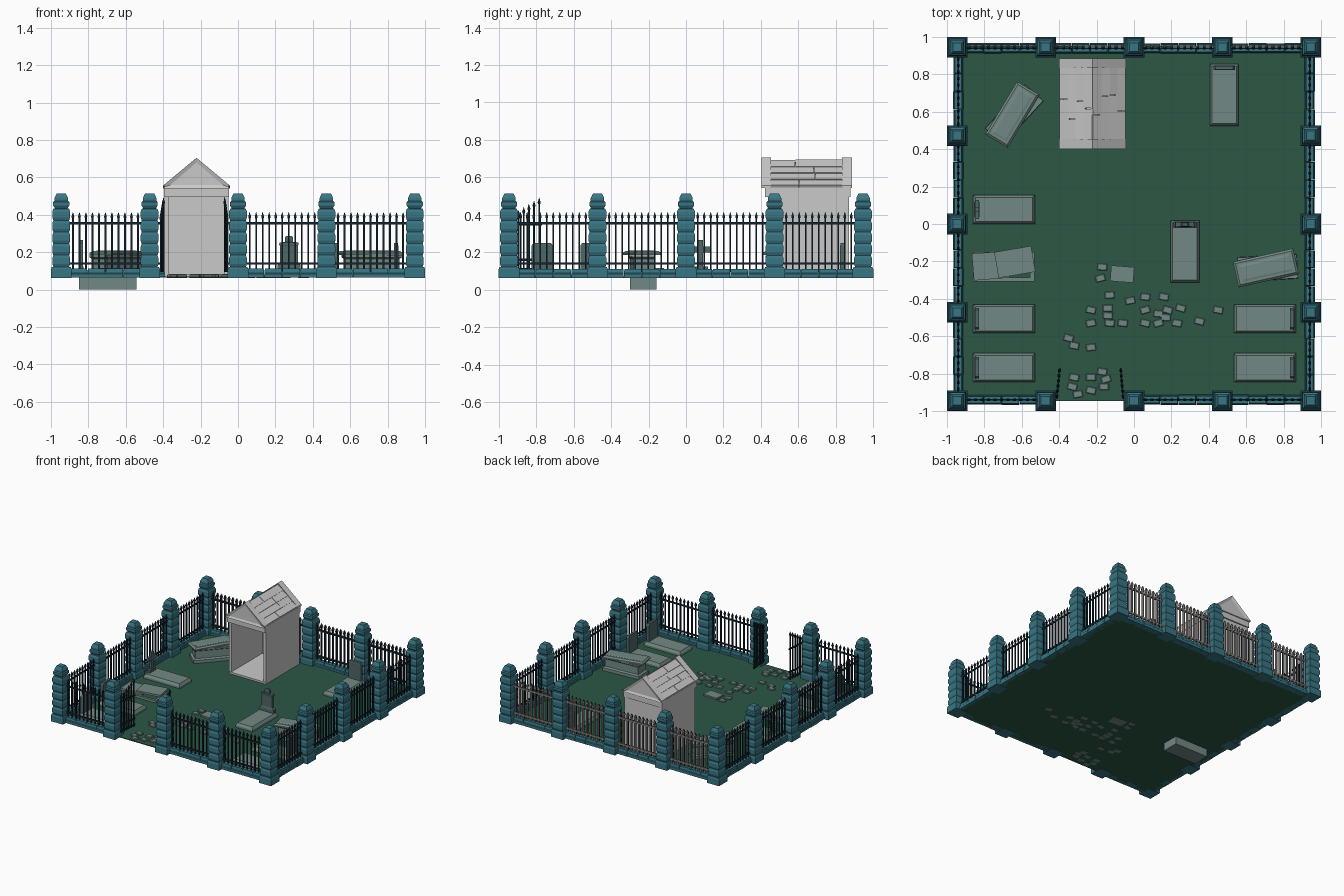
import bpy, bmesh, math, random
from mathutils import Matrix, Vector

random.seed(4)
default = bpy.data.objects.get("Cube")
if default:
    bpy.data.objects.remove(default)

GROUND = 0.07
EDGE = 0.945
STEP = EDGE / 2


def material(name, colour):
    mat = bpy.data.materials.new(name)
    mat.use_nodes = True
    rgba = (*colour, 1)
    mat.diffuse_color = rgba
    mat.node_tree.nodes["Principled BSDF"].inputs["Base Color"].default_value = rgba
    return mat


teal = material("teal masonry", (0.04, 0.18, 0.23))
grass = material("dark grass", (0.025, 0.095, 0.06))
iron = material("dark iron", (0.006, 0.018, 0.028))
pale_iron = material("pale weathered iron", (0.33, 0.29, 0.27))
marble = material("pale marble", (0.6, 0.59, 0.59))
stone = material("grey green stone", (0.17, 0.25, 0.235))
dark_stone = material("dark headstone", (0.08, 0.135, 0.14))


def stack(bm, rings, x=0, y=0, turn=0, matrix=None):
    """Rectangular rings (half_x, half_y, z) joined into a closed solid."""
    matrix = matrix or Matrix.Translation((x, y, 0)) @ Matrix.Rotation(turn, 4, "Z")
    loops = []
    for hx, hy, z in rings:
        corners = ((-hx, -hy), (hx, -hy), (hx, hy), (-hx, hy))
        loops.append([bm.verts.new(matrix @ Vector((a, b, z))) for a, b in corners])
    bm.faces.new(loops[0][::-1])
    bm.faces.new(loops[-1])
    for low, high in zip(loops, loops[1:]):
        for i in range(4):
            j = (i + 1) % 4
            bm.faces.new((low[i], low[j], high[j], high[i]))


def box(bm, x, y, low, high, hx, hy, turn=0):
    stack(bm, [(hx, hy, low), (hx, hy, high)], x, y, turn)


def finish(name, bm, mat):
    bmesh.ops.recalc_face_normals(bm, faces=bm.faces)
    mesh = bpy.data.meshes.new(name)
    bm.to_mesh(mesh)
    bm.free()
    mesh.materials.append(mat)
    obj = bpy.data.objects.new(name, mesh)
    bpy.context.collection.objects.link(obj)
    return obj


# Lawn
bm = bmesh.new()
box(bm, 0, 0, 0.064, GROUND, 0.94, EDGE)
finish("lawn", bm, grass)

# Fence pillars with bulging courses and stepped caps
profile = [(0.055, 0.062), (0.055, 0.11), (0.05, 0.122)]
courses = 5
for k in range(courses):
    z = 0.122 + k * 0.062
    profile += [(0.042, z), (0.048, z + 0.016), (0.048, z + 0.046), (0.042, z + 0.062)]
profile += [(0.034, 0.435), (0.043, 0.45), (0.043, 0.468), (0.036, 0.475),
            (0.036, 0.49), (0.024, 0.515)]
rings = [(r, r, z) for r, z in profile]
bm = bmesh.new()
for i in range(-2, 3):
    for j in range(-2, 3):
        if max(abs(i), abs(j)) == 2:
            stack(bm, rings, i * STEP, j * STEP)
finish("fence_pillars", bm, teal)


# Fence bays: block kerb, two rails and a row of spears
def spear(bm, x, y, low, top, r=0.0045, turn=0):
    stack(bm, [(r, r, low), (r, r, top - 0.035), (r * 1.7, r * 1.7, top - 0.026),
               (0.0005, 0.0005, top)], x, y, turn)


def railing(bm, start, end, count, heights, rails):
    a, b = Vector(start), Vector(end)
    middle, along = (a + b) / 2, b - a
    turn = math.atan2(along.y, along.x)
    for z in rails:
        box(bm, *middle, z - 0.006, z + 0.006, along.length / 2, 0.004, turn)
    for k in range(count):
        t = (k + 0.5) / count
        spear(bm, *a.lerp(b, t), GROUND + 0.025, heights(t), turn=turn)


def kerb(bm, start, end):
    a, b = Vector(start), Vector(end)
    turn = math.atan2((b - a).y, (b - a).x)
    half = (b - a).length / 8
    for k in range(4):
        p = a.lerp(b, (k + 0.5) / 4)
        w = random.uniform(0.02, 0.024)
        stack(bm, [(half - 0.001, w + 0.005, 0.064), (half - 0.001, w + 0.005, 0.085),
                   (half - 0.001, w, 0.09), (half - 0.003, w - 0.003, 0.112)], *p, turn)


def even(t):
    return 0.415


kerbs, fences, back = bmesh.new(), bmesh.new(), bmesh.new()
line = 0.94
rail_heights = (0.14, 0.355)
for side in range(4):
    spin = Matrix.Rotation(side * math.pi / 2, 2)
    for bay in range(-2, 2):
        if side == 0 and bay == -1:
            continue  # gateway
        left, right = bay * STEP + 0.045, (bay + 1) * STEP - 0.045
        ends = [spin @ Vector((x, -line)) for x in (left, right)]
        kerb(kerbs, *ends)
        railing(fences, *ends, 11, even, rail_heights)
        if side == 2:
            outer = [p + Vector((0, 0.009)) for p in ends]
            railing(back, *outer, 11, even, rail_heights)
finish("fence_kerb", kerbs, teal)
finish("fence_railings", fences, iron)
finish("back_railing_facing", back, pale_iron)

# Open gate leaves, rising towards their free edge
for name, hinge, free in (("left_gate", -0.057, -0.072), ("right_gate", -0.414, -0.397)):
    bm = bmesh.new()
    railing(bm, (hinge, -0.935), (free, -0.77), 6,
            lambda t: 0.4 + 0.1 * t, (0.11, 0.16, 0.35))
    finish(name, bm, iron)

# Mausoleum walls, floor and entablature
MX, MY = -0.222, 0.655
bm = bmesh.new()
for s in (-1, 1):
    box(bm, MX + s * 0.158, MY, GROUND, 0.5, 0.012, 0.215)
box(bm, MX, MY + 0.2, GROUND, 0.5, 0.15, 0.012)
box(bm, MX, MY, 0.066, 0.085, 0.165, 0.22)
box(bm, MX, MY - 0.005, 0.495, 0.545, 0.173, 0.228)
finish("mausoleum_walls", bm, marble)


# Gables with sunken triangular panels
def gable(bm, front, rear, half, low, apex):
    ends = [[bm.verts.new((MX + x, y, z)) for x, z in
             ((-half, low), (half, low), (half, low + 0.015), (0, apex), (-half, low + 0.015))]
            for y in (front, rear)]
    caps = [bm.faces.new(ends[0]), bm.faces.new(ends[1][::-1])]
    for i in range(5):
        j = (i + 1) % 5
        bm.faces.new((ends[0][i], ends[1][i], ends[1][j], ends[0][j]))
    return caps


bm = bmesh.new()
caps = gable(bm, 0.402, 0.455, 0.178, 0.542, 0.705) + gable(bm, 0.833, 0.886, 0.178, 0.542, 0.705)
bmesh.ops.recalc_face_normals(bm, faces=bm.faces)
bmesh.ops.inset_individual(bm, faces=caps, thickness=0.025, depth=-0.008)
gable(bm, 0.45, 0.84, 0.155, 0.542, 0.672)
finish("mausoleum_gables", bm, marble)

# Overlapping roof slabs, each course split at a random joint
bm = bmesh.new()
slope = math.radians(41)
for s in (-1, 1):
    for k in range(4):
        t = (k + 0.5) / 4
        joint = random.uniform(0.55, 0.74)
        for a, b in ((0.455, joint - 0.002), (joint + 0.002, 0.833)):
            tilt = slope - random.uniform(0.09, 0.16)
            place = (Matrix.Translation((MX + s * 0.168 * t, (a + b) / 2, 0.688 - 0.135 * t))
                     @ Matrix.Rotation(s * tilt, 4, "Y"))
            stack(bm, [(0.031, (b - a) / 2, -0.008), (0.031, (b - a) / 2, 0.006)], matrix=place)
finish("mausoleum_roof_slabs", bm, marble)


# Graves: chamfered slab lying along local x, headstone at its +x end
def panel_slab(bm, x, y, turn, low, high, hx=0.165, hy=0.077):
    stack(bm, [(hx, hy, low), (hx, hy, (low + high) / 2), (hx - 0.012, hy - 0.012, high)],
          x, y, turn)


def headstone(name, x, y, turn, kind):
    bm = bmesh.new()
    cx, cy = x + 0.145 * math.cos(turn), y + 0.145 * math.sin(turn)
    if kind == "cross":
        box(bm, cx, cy, 0.1, 0.265, 0.011, 0.014, turn)
        box(bm, cx, cy, 0.2, 0.23, 0.011, 0.05, turn)
        box(bm, cx, cy, 0.09, 0.125, 0.014, 0.04, turn)
    elif kind == "ornate":
        stack(bm, [(0.016, 0.062, 0.09), (0.016, 0.062, 0.13), (0.011, 0.048, 0.145),
                   (0.011, 0.048, 0.235), (0.014, 0.052, 0.24), (0.014, 0.05, 0.252),
                   (0.011, 0.022, 0.256), (0.011, 0.022, 0.28), (0.008, 0.014, 0.288)],
              cx, cy, turn)
    else:
        stack(bm, [(0.012, 0.057, 0.09), (0.012, 0.057, 0.235), (0.01, 0.047, 0.25)],
              cx, cy, turn)
    finish(name, bm, dark_stone)


north, west = math.pi / 2, math.pi
graves = [("back_left", 0.483, 0.69, north, "plain"), ("middle_right", -0.695, 0.078, west, "cross"),
          ("centre", 0.272, -0.147, north, "ornate"), ("front_right", -0.695, -0.768, west, "plain"),
          ("second_right", -0.695, -0.507, west, "plain"), ("second_left", 0.7, -0.507, 0, "plain"),
          ("front_left", 0.7, -0.768, 0, "plain")]
for place, x, y, turn, kind in graves:
    bm = bmesh.new()
    panel_slab(bm, x, y, turn, 0.066, 0.105)
    finish(place + "_grave_slab", bm, stone)
    headstone(place + "_headstone", x, y, turn, kind)

# Raised tombs whose lids have been pushed askew
for place, x, y, turn, shift in (("back_right", -0.65, 0.585, 1.03, -0.2),
                                 ("middle_left", 0.705, -0.235, 0.22, -0.16)):
    bm = bmesh.new()
    stack(bm, [(0.16, 0.066, 0.066), (0.16, 0.066, 0.095), (0.145, 0.055, 0.105),
               (0.145, 0.055, 0.165), (0.158, 0.064, 0.172), (0.158, 0.064, 0.184)],
          x + 0.01, y, turn + shift)
    finish(place + "_tomb", bm, stone)
    bm = bmesh.new()
    panel_slab(bm, x, y, turn, 0.185, 0.206, 0.165, 0.07)
    panel_slab(bm, x, y, turn, 0.204, 0.21, 0.14, 0.046)
    finish(place + "_tomb_lid", bm, stone)

# Sunken grave with a pit below the lawn and broken cover slabs
bm = bmesh.new()
PX, PY = -0.697, -0.228
box(bm, PX, PY, 0, 0.012, 0.153, 0.064)
for s in (-1, 1):
    box(bm, PX, PY + s * 0.064, 0, 0.085, 0.153, 0.006)
    box(bm, PX + s * 0.147, PY, 0, 0.085, 0.006, 0.064)
    box(bm, PX, PY + s * 0.07, 0.066, 0.09, 0.165, 0.009)
    box(bm, PX + s * 0.156, PY, 0.066, 0.09, 0.009, 0.07)
finish("open_grave_pit", bm, stone)
bm = bmesh.new()
box(bm, PX - 0.07, PY + 0.005, 0.09, 0.105, 0.095, 0.072, 0.08)
box(bm, PX + 0.06, PY + 0.025, 0.1, 0.116, 0.1, 0.07, 0.17)
finish("broken_grave_cover", bm, stone)

# Scattered paving stones, in hundredths of a unit
paving = [(-17, -23), (-18, -29), (-13, -38), (-2, -41), (6, -39), (16, -39), (-14, -45), (-23, -46),
          (-14, -49), (6, -46), (13, -48), (18, -46), (25, -45), (45, -46), (-23, -53), (-13, -53),
          (-6, -53), (6, -53), (13, -53), (17, -50), (23, -53), (35, -52), (-35, -61), (-32, -65),
          (-23, -66), (-32, -82), (-33, -87), (-23, -82), (-17, -79), (-15, -83), (-23, -89),
          (-16, -87), (-30, -91)]
bm = bmesh.new()
for x, y in paving:
    stack(bm, [(0.026, 0.018, 0.062), (0.026, 0.018, 0.077), (0.022, 0.015, 0.081)],
          x / 100, y / 100, random.uniform(-0.3, 0.3))
box(bm, -0.063, -0.268, 0.062, 0.083, 0.062, 0.042, -0.08)
finish("paving_stones", bm, stone)
